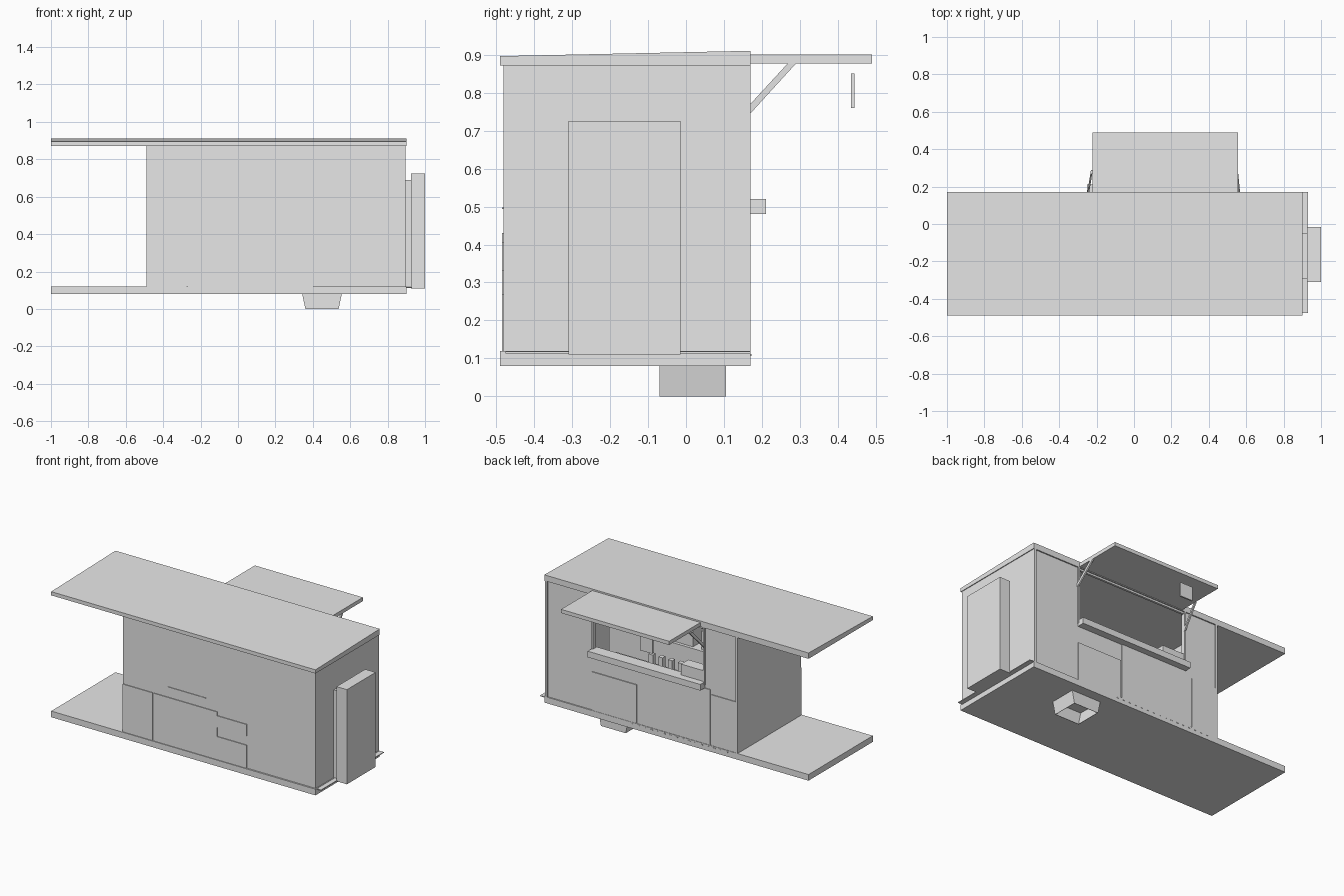
import bpy, bmesh

if "Cube" in bpy.data.objects:
    bpy.data.objects.remove(bpy.data.objects["Cube"])

grey = bpy.data.materials.new("light_grey")
grey.use_nodes = True
grey.diffuse_color = (0.8, 0.8, 0.8, 1)
grey.node_tree.nodes["Principled BSDF"].inputs["Base Color"].default_value = (0.8, 0.8, 0.8, 1)


def finish(name, bm):
    bmesh.ops.recalc_face_normals(bm, faces=bm.faces)
    mesh = bpy.data.meshes.new(name)
    bm.to_mesh(mesh)
    bm.free()
    mesh.materials.append(grey)
    ob = bpy.data.objects.new(name, mesh)
    bpy.context.collection.objects.link(ob)
    return ob


def box(name, x, y, z):
    """Box from (min, max) pairs on each axis."""
    bm = bmesh.new()
    bmesh.ops.create_cube(bm, size=1)
    for v in bm.verts:
        v.co = [r[0] if c < 0 else r[1] for c, r in zip(v.co, (x, y, z))]
    return finish(name, bm)


def prism(name, yz, x0, x1, splay=0):
    """Side profile extruded along x, optionally splayed outward at the wall."""
    bm = bmesh.new()
    face = bm.faces.new([bm.verts.new((x0, y, z)) for y, z in yz])
    new = bmesh.ops.extrude_face_region(bm, geom=[face])["geom"]
    for v in new:
        if isinstance(v, bmesh.types.BMVert):
            v.co.x = x1
    for v in bm.verts:
        v.co.x += splay * (0.29 - v.co.y)
    return finish(name, bm)


# Floor deck and roof, both running on over the open porch
L, R, F, B = -0.49, 0.895, -0.48, 0.17
box("floor_deck", (-1, 0.9), (-0.49, B), (0.08, 0.12))
prism("roof", [(-0.49, 0.872), (-0.49, 0.896), (B, 0.91), (B, 0.872)], -1, 0.9)
box("side_sill", (0.89, 0.93), (-0.475, B), (0.113, 0.118))

# Cabin walls
T = 0.015
Z = (0.115, 0.885)
box("front_wall", (L, R), (F, F + T), Z)
box("porch_wall", (L, L + T), (F, B - 0.004), Z)
box("end_wall", (R - T, R), (F, B - 0.004), Z)

# Serving side: wall around the hatch opening, with corner posts
HL, HR = -0.24, 0.55
WY = (B - 0.022, B - 0.008)
box("back_wall_lower", (L, R), WY, (0.115, 0.5))
box("back_wall_porch_side", (L, HL), WY, (0.5, 0.885))
box("back_wall_end_side", (HR, R), WY, (0.5, 0.885))
for name, x in (("porch", L), ("end", R - T)):
    box(name + "_corner_post", (x, x + T), (B - 0.025, B), Z)
for name, x in (("left", HR), ("right", HL - 0.012)):
    box(name + "_hatch_jamb", (x, x + 0.012), (B - 0.03, B), (0.5, 0.875))
box("hatch_header", (HL, HR), WY, (0.86, 0.885))

# Lower panels on the serving side
box("back_panel_left", (0.24, 0.56), (0.16, 0.168), (0.12, 0.37))
box("back_panel_middle", (-0.29, 0.23), (0.16, 0.167), (0.12, 0.48))
box("back_panel_right", (L + T, -0.3), (0.16, 0.167), (0.12, 0.45))
for i in range(16):
    x = -0.42 + i * 0.045
    box("base_rivet", (x, x + 0.015), (0.168, 0.172), (0.106, 0.112))

# Serving counter, raised awning, its braces and the hanging sign
box("serving_counter", (-0.25, 0.56), (0.13, 0.21), (0.48, 0.52))
box("awning", (-0.222, 0.555), (0.165, 0.49), (0.876, 0.9))
brace = [(0.165, 0.74), (0.165, 0.765), (0.268, 0.877), (0.29, 0.877)]
prism("awning_brace_right", brace, -0.23, -0.22, -0.16)
prism("awning_brace_left", brace, 0.545, 0.555, 0.1)
box("hanging_sign", (-0.07, 0.02), (0.434, 0.444), (0.76, 0.85))

# Front wall panels and narrow ledge
FY = (-0.485, -0.478)
for i, (x, z) in enumerate([
        ((L, -0.275), (0.12, 0.43)), ((-0.268, 0.19), (0.12, 0.43)),
        ((0.19, 0.4), (0.33, 0.405)), ((0.19, 0.4), (0.12, 0.27))]):
    box("front_panel_%d" % (i + 1), x, FY, z)
box("front_ledge", (-0.165, 0.105), (-0.484, F), (0.493, 0.498))

# Cabinet on the end wall
box("end_cabinet_neck", (0.885, 0.93), (-0.295, -0.05), (0.12, 0.69))
box("end_cabinet", (0.925, 1), (-0.31, -0.015), (0.11, 0.725))

# Open-bottomed tapered skirt under the floor
bm = bmesh.new()
rings = []
for z, x0, x1 in ((0.082, 0.343, 0.555), (0, 0.36, 0.538)):
    rings.append([bm.verts.new((x, y, z)) for x, y in
                  ((x0, -0.07), (x1, -0.07), (x1, 0.105), (x0, 0.105))])
for i in range(4):
    j = (i + 1) % 4
    bm.faces.new((rings[0][i], rings[0][j], rings[1][j], rings[1][i]))
skirt = finish("floor_skirt", bm)
solid = skirt.modifiers.new("thickness", "SOLIDIFY")
solid.thickness = 0.004

# Kitchen interior: worktop, appliances and shelving seen through the hatch
box("worktop", (-0.3, 0.75), (-0.46, -0.28), (0.12, 0.46))
box("inner_bench", (-0.2, 0.5), (0.0, 0.13), (0.12, 0.45))
box("till", (-0.24, -0.08), (0.09, 0.165), (0.52, 0.59))
box("grill_body", (-0.12, 0.1), (-0.44, -0.3), (0.46, 0.58))
for i in range(5):
    x = -0.11 + i * 0.045
    prism("grill_slat", [(-0.44, 0.66), (-0.44, 0.67), (-0.29, 0.61), (-0.29, 0.6)], x, x + 0.025)
box("oven", (0.16, 0.3), (-0.44, -0.3), (0.46, 0.62))
for x in (0.36, 0.6):
    for y in (-0.45, -0.29):
        box("rack_post", (x, x + 0.014), (y, y + 0.014), (0.46, 0.84))
for z in (0.56, 0.66, 0.76):
    box("rack_shelf", (0.36, 0.614), (-0.45, -0.276), (z, z + 0.01))
for i in range(4):
    x = -0.02 + i * 0.07
    box("bench_jar", (x, x + 0.03), (0.04, 0.07), (0.45, 0.54))
